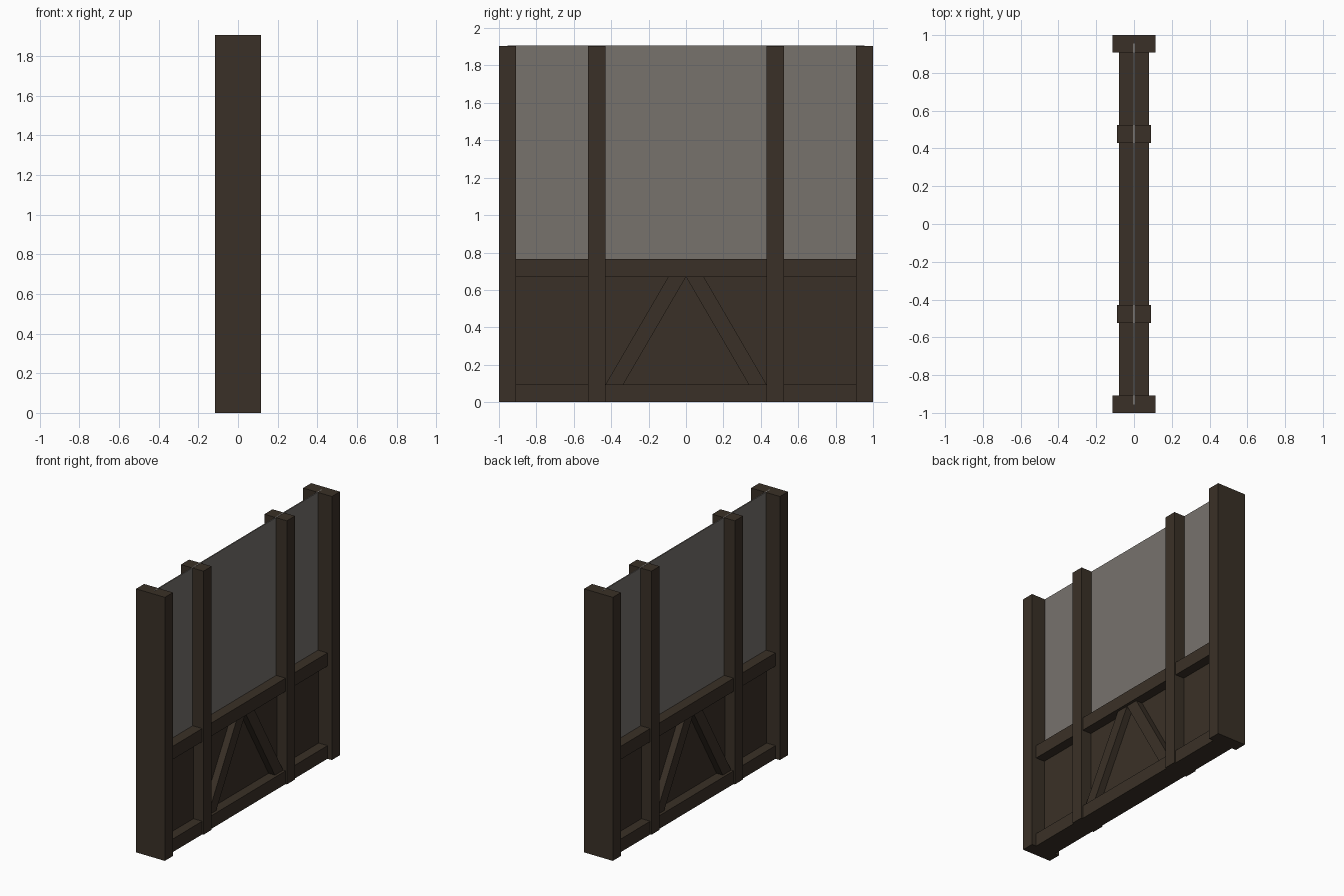
import bpy

if "Cube" in bpy.data.objects:
    bpy.data.objects.remove(bpy.data.objects["Cube"])


def material(name, rgb):
    m = bpy.data.materials.new(name)
    m.diffuse_color = (*rgb, 1)
    m.use_nodes = True
    m.node_tree.nodes["Principled BSDF"].inputs["Base Color"].default_value = m.diffuse_color
    return m


wood = material("dark wood", (0.042, 0.030, 0.020))
glass = material("grey glass", (0.185, 0.168, 0.152))

H = 1.905  # overall height


def prism(name, profile, half_x, mat):
    """Extrude a (y, z) outline symmetrically along x."""
    n = len(profile)
    verts = [(s * half_x, y, z) for s in (1, -1) for y, z in profile]
    faces = [tuple(range(n)), tuple(range(2 * n - 1, n - 1, -1))]
    faces += [(i, n + i, n + (i + 1) % n, (i + 1) % n) for i in range(n)]
    me = bpy.data.meshes.new(name)
    me.from_pydata(verts, [], faces)
    me.materials.append(mat)
    ob = bpy.data.objects.new(name, me)
    bpy.context.collection.objects.link(ob)
    return ob


def box(name, y0, y1, z0, z1, half_x, mat=wood):
    return prism(name, [(y0, z0), (y1, z0), (y1, z1), (y0, z1)], half_x, mat)


# Posts, mirrored front to back
box("outer_post_front", -1.0, -0.908, 0, H, 0.115)
box("outer_post_back", 0.908, 1.0, 0, H, 0.115)
box("inner_post_front", -0.523, -0.43, 0, H, 0.09)
box("inner_post_back", 0.43, 0.523, 0, H, 0.09)

# Horizontal rails
box("bottom_rail", -0.91, 0.91, 0, 0.095, 0.08)
box("middle_rail", -0.91, 0.91, 0.67, 0.765, 0.08)

# Recessed wooden panel below the middle rail
box("lower_panel", -0.91, 0.91, 0.05, 0.70, 0.01)

# Diagonal braces meeting at the middle rail
prism("brace_front", [(-0.43, 0.095), (-0.335, 0.095), (0, 0.67), (-0.095, 0.67)], 0.06, wood)
prism("brace_back", [(0.335, 0.095), (0.43, 0.095), (0.095, 0.67), (0, 0.67)], 0.06, wood)

# Thin glass sheet running through the posts
box("glass_pane", -0.955, 0.955, 0.70, H + 0.001, 0.004, glass)
